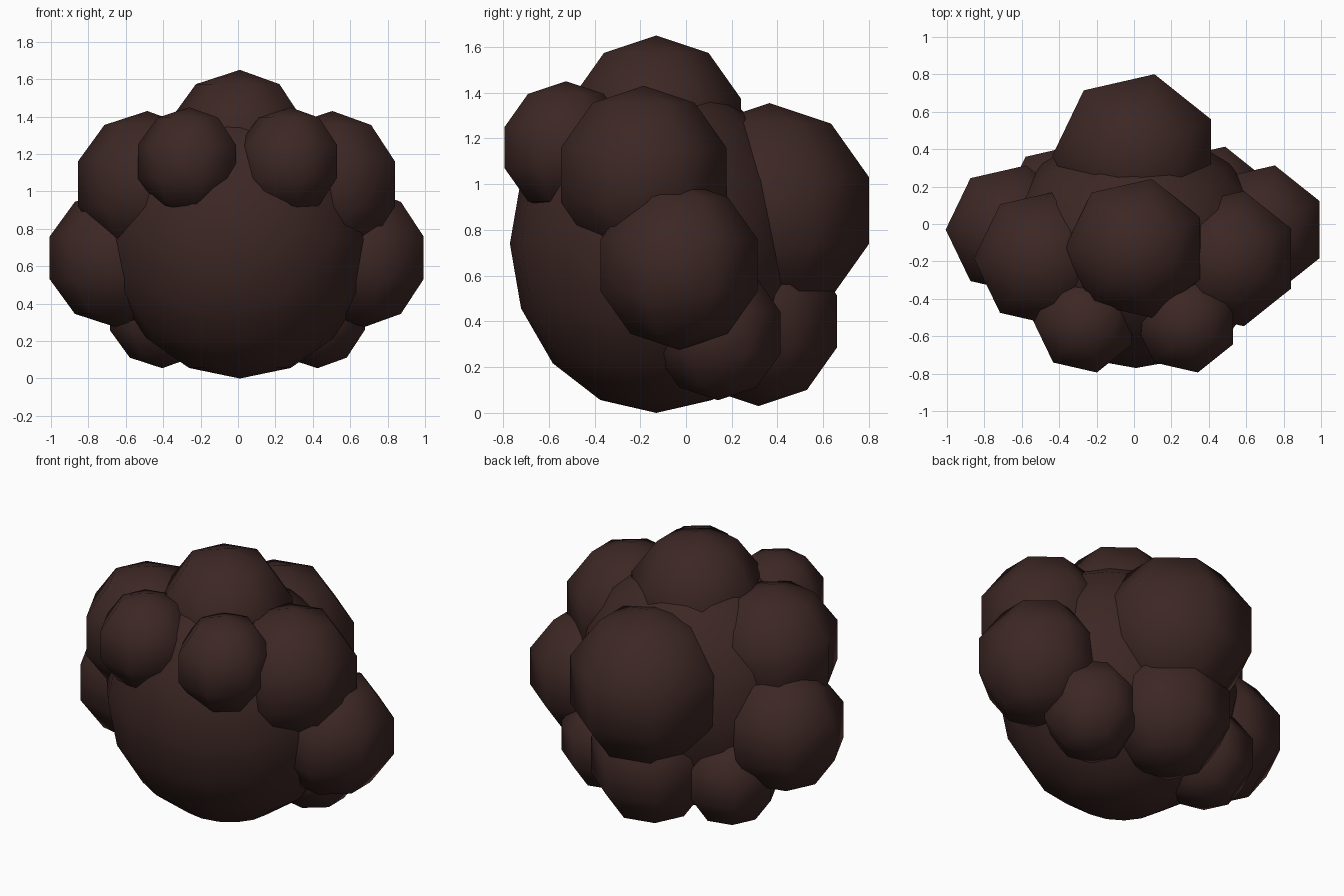
import bpy, bmesh
from math import sin, cos, pi

if "Cube" in bpy.data.objects:
    bpy.data.objects.remove(bpy.data.objects["Cube"])

brown = bpy.data.materials.new("dark_brown")
brown.diffuse_color = (0.046, 0.0205, 0.018, 1.0)
brown.use_nodes = True
brown.node_tree.nodes["Principled BSDF"].inputs["Base Color"].default_value = brown.diffuse_color


def puff(name, centre, radii, segments=7, rings=5):
    """Smooth low-poly ball whose first meridian points to -x."""
    bm = bmesh.new()
    cx, cy, cz = centre
    rx, ry, rz = radii
    top = bm.verts.new((cx, cy, cz + rz))
    bottom = bm.verts.new((cx, cy, cz - rz))
    loops = []
    for i in range(1, rings):
        t = pi * i / rings
        loops.append([bm.verts.new((cx - rx * sin(t) * cos(2 * pi * j / segments),
                                    cy - ry * sin(t) * sin(2 * pi * j / segments),
                                    cz + rz * cos(t))) for j in range(segments)])
    for j in range(segments):
        k = (j + 1) % segments
        bm.faces.new((top, loops[0][j], loops[0][k]))
        bm.faces.new((bottom, loops[-1][k], loops[-1][j]))
        for a, b in zip(loops, loops[1:]):
            bm.faces.new((a[j], b[j], b[k], a[k]))
    for f in bm.faces:
        f.smooth = True
    bmesh.ops.recalc_face_normals(bm, faces=bm.faces)
    mesh = bpy.data.meshes.new(name)
    bm.to_mesh(mesh)
    bm.free()
    mesh.materials.append(brown)
    obj = bpy.data.objects.new(name, mesh)
    bpy.context.collection.objects.link(obj)


MID = 0.01  # x of the symmetry plane

# Main mass
puff("main_mass", (MID, -0.13, 0.74), (0.71, 0.64, 0.74), 16, 8)

# Single puffs on the centre line: name, y, z, radius
for name, y, z, r in (("top_puff", -0.13, 1.25, 0.40),
                      ("back_puff", 0.365, 0.885, 0.47),
                      ("nape_puff", 0.317, 0.40, 0.37)):
    puff(name, (MID, y, z), (r, r, r))

# Paired puffs: name, x offset, y, z, radius
for name, x, y, z, r in (("front_puff", 0.27, -0.525, 1.16, 0.29),
                         ("upper_side_puff", 0.495, -0.185, 1.04, 0.39),
                         ("side_puff", 0.665, -0.03, 0.645, 0.37),
                         ("lower_side_puff", 0.415, 0.14, 0.35, 0.295)):
    for side, s in (("left", -1), ("right", 1)):
        puff(f"{name}_{side}", (MID + s * x, y, z), (r, r, r))
